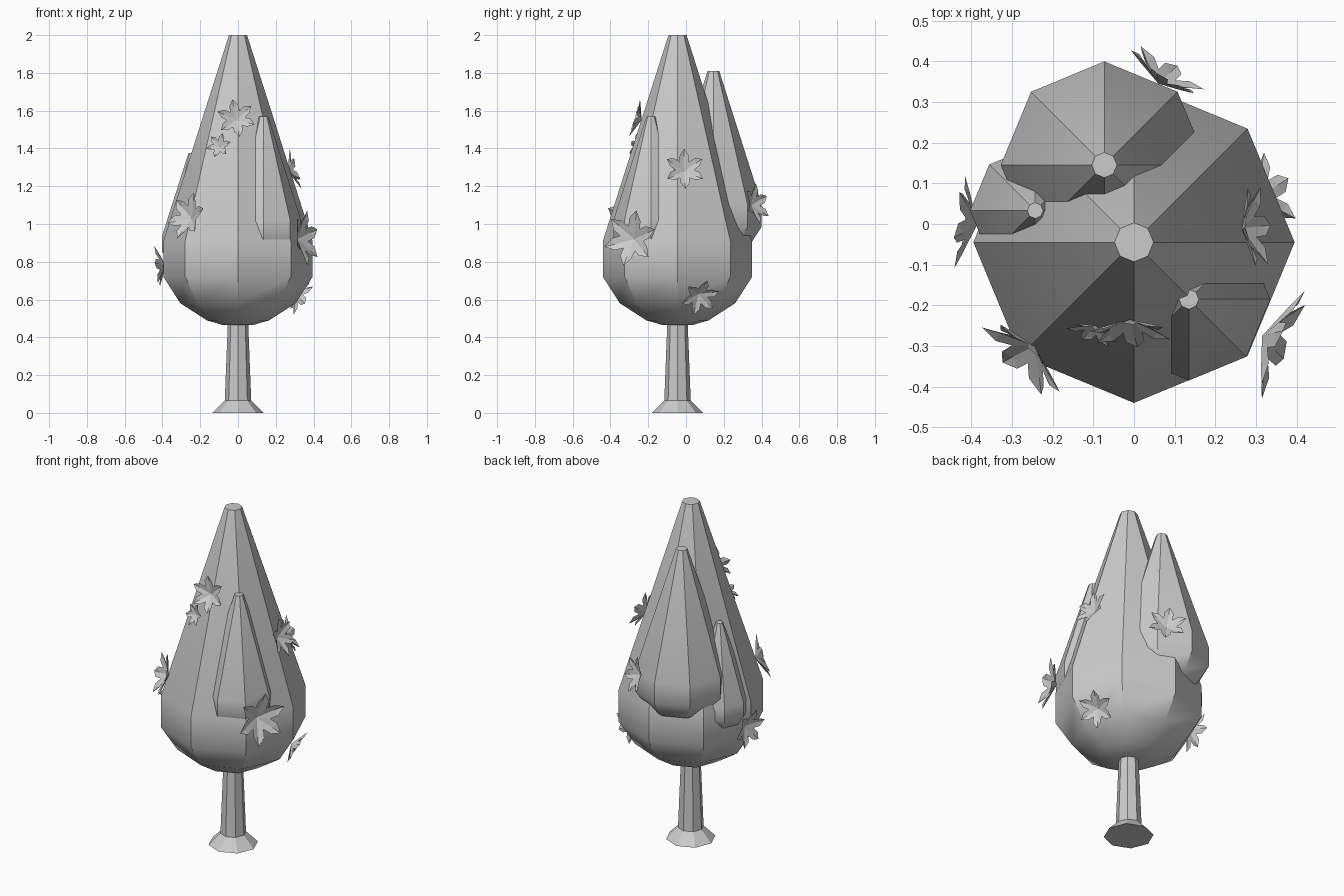
import bpy, bmesh
from math import sin, cos, pi, radians
from mathutils import Vector

if "Cube" in bpy.data.objects:
    bpy.data.objects.remove(bpy.data.objects["Cube"])


def finish(bm, name, smooth=False):
    bm.normal_update()
    me = bpy.data.meshes.new(name)
    bm.to_mesh(me)
    bm.free()
    ob = bpy.data.objects.new(name, me)
    bpy.context.collection.objects.link(ob)
    if smooth:
        bpy.ops.object.select_all(action='DESELECT')
        ob.select_set(True)
        bpy.context.view_layer.objects.active = ob
        bpy.ops.object.shade_smooth_by_angle(angle=radians(32))
    return ob


def lathe(name, profile, x, y, sides=8):
    """Closed eight-sided solid from (radius, z) pairs, bottom to top."""
    bm = bmesh.new()
    rings = [[bm.verts.new((x + r * cos(2 * pi * i / sides),
                            y + r * sin(2 * pi * i / sides), z))
              for i in range(sides)] for r, z in profile]
    for a, b in zip(rings, rings[1:]):
        for i in range(sides):
            j = (i + 1) % sides
            bm.faces.new((a[i], a[j], b[j], b[i]))
    bm.faces.new(rings[0][::-1])
    bm.faces.new(rings[-1])
    return finish(bm, name, True)


def flower(name, centre, normal, radius, spin=0):
    """Cupped six-petal flower, each petal folded along its midrib."""
    n = Vector(normal).normalized()
    side = Vector((0, 0, 1)).cross(n).normalized()
    up = n.cross(side)
    bm = bmesh.new()

    def point(r, deg, h):
        a = radians(deg + spin)
        p = side * (r * sin(a)) + up * (r * cos(a)) + n * h
        return bm.verts.new(Vector(centre) + p * radius)

    core = point(0, 0, 0)
    notch = [point(0.46, 60 * i - 30, 0.2) for i in range(6)]
    for i in range(6):
        d = 60 * i
        left, right = point(0.72, d - 18, 0.34), point(0.72, d + 18, 0.34)
        mid, tip = point(0.66, d, 0.24), point(1.0, d, 0.38)
        a, b = notch[i], notch[(i + 1) % 6]
        bm.faces.new((core, mid, left, a))
        bm.faces.new((core, b, right, mid))
        bm.faces.new((mid, tip, left))
        bm.faces.new((mid, right, tip))
    bmesh.ops.recalc_face_normals(bm, faces=bm.faces)
    return finish(bm, name)


# Trunk with flared foot
lathe("trunk", [(0.135, 0), (0.07, 0.065), (0.053, 0.5)], 0, -0.045)

# Foliage: one bud profile (radius, distance below tip), scaled per clump
BUD = [(0.08, 1.535), (0.165, 1.51), (0.305, 1.42),
       (0.395, 1.28), (0.395, 1.09), (0.048, 0)]
for name, x, y, top, s in [("foliage_main", 0, -0.045, 2.0, 1.0),
                           ("foliage_back", -0.073, 0.145, 1.81, 0.645),
                           ("foliage_front", 0.135, -0.185, 1.57, 0.506),
                           ("foliage_left", -0.243, 0.033, 1.375, 0.405)]:
    lathe(name, [(r * s, top - d * s) for r, d in BUD], x, y)

# Flowers scattered over the foliage: centre, facing, radius, spin
FLOWERS = [((-0.01, -0.235, 1.55), (0, -1, 0.3), 0.105, -10),
           ((-0.095, -0.25, 1.41), (-0.35, -1, 0.3), 0.068, 15),
           ((-0.245, -0.30, 1.03), (-0.7, -0.7, 0.3), 0.13, 12),
           ((0.315, -0.275, 0.92), (0.92, -0.4, 0.1), 0.15, 12),
           ((0.265, -0.01, 1.28), (1, 0.1, 0.3), 0.11, 0),
           ((0.305, 0.065, 0.63), (0.8, 0.3, -0.5), 0.105, 10),
           ((0.06, 0.345, 1.10), (0.54, 0.84, 0.2), 0.11, 8),
           ((-0.385, 0.0, 0.78), (-1, 0.1, -0.1), 0.115, 20)]
for i, args in enumerate(FLOWERS):
    flower(f"flower_{i + 1}", *args)
